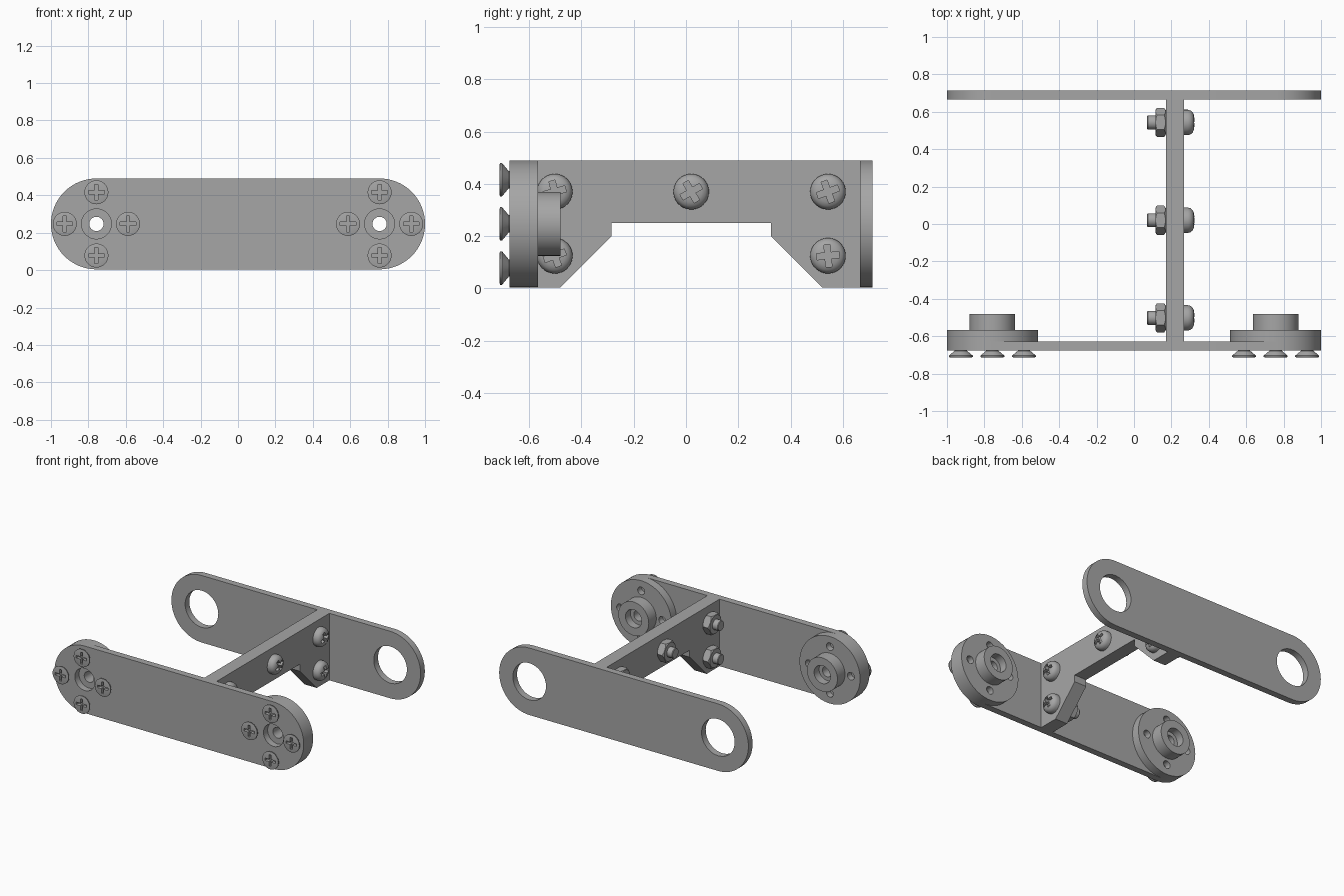
import bpy, bmesh
from math import radians, cos, sin, pi
from mathutils import Matrix, Vector

if "Cube" in bpy.data.objects:
    bpy.data.objects.remove(bpy.data.objects["Cube"], do_unlink=True)

# Single metal colour
metal = bpy.data.materials.new("grey metal")
metal.use_nodes = True
metal.diffuse_color = (0.38, 0.38, 0.38, 1)
metal.node_tree.nodes["Principled BSDF"].inputs["Base Color"].default_value = (0.38, 0.38, 0.38, 1)

# Local z points to the front, to the back, or to the model's left
FRONT = Matrix.Rotation(pi / 2, 4, 'X')
BACK = Matrix.Rotation(-pi / 2, 4, 'X')
SIDE = Matrix.Rotation(pi / 2, 4, 'Z') @ FRONT
MID, END_X, END_R, PITCH = 0.247, 0.757, 0.243, 0.169


def finish(name, bm):
    bmesh.ops.recalc_face_normals(bm, faces=bm.faces)
    mesh = bpy.data.meshes.new(name)
    bm.to_mesh(mesh)
    bm.free()
    mesh.materials.append(metal)
    obj = bpy.data.objects.new(name, mesh)
    bpy.context.collection.objects.link(obj)
    return obj


def prism(name, points, depth, base=0.0):
    bm = bmesh.new()
    face = bm.faces.new([bm.verts.new((x, y, base)) for x, y in points])
    new = bmesh.ops.extrude_face_region(bm, geom=[face])["geom"]
    bmesh.ops.translate(bm, vec=(0, 0, depth), verts=[v for v in new if isinstance(v, bmesh.types.BMVert)])
    return finish(name, bm)


def lathe(name, profile, steps=48, closed=False):
    bm = bmesh.new()
    verts = [bm.verts.new((r, 0, z)) for r, z in profile]
    pairs = list(zip(verts, verts[1:])) + ([(verts[-1], verts[0])] if closed else [])
    edges = [bm.edges.new(p) for p in pairs]
    bmesh.ops.spin(bm, geom=verts + edges, axis=(0, 0, 1), cent=(0, 0, 0), angle=2 * pi, steps=steps)
    bmesh.ops.remove_doubles(bm, verts=bm.verts, dist=0.00005)
    return finish(name, bm)


def circle(r, n=40, cx=0.0, cy=0.0):
    return [(cx + r * cos(2 * pi * i / n), cy + r * sin(2 * pi * i / n)) for i in range(n)]


def boolean(obj, cutter, operation='DIFFERENCE'):
    mod = obj.modifiers.new("cut", 'BOOLEAN')
    mod.operation, mod.solver, mod.object = operation, 'EXACT', cutter
    bpy.context.view_layer.objects.active = obj
    bpy.ops.object.modifier_apply(modifier=mod.name)
    bpy.data.objects.remove(cutter, do_unlink=True)


def smooth(obj):
    bpy.ops.object.select_all(action='DESELECT')
    obj.select_set(True)
    bpy.context.view_layer.objects.active = obj
    bpy.ops.object.shade_smooth_by_angle(angle=radians(30))


def place(obj, loc, rot, twist=0.0):
    obj.matrix_world = Matrix.Translation(Vector(loc)) @ rot @ Matrix.Rotation(radians(twist), 4, 'Z')


def place_copies(obj, spots, rot):
    for i, (loc, twist) in enumerate(spots):
        item = obj if i == 0 else obj.copy()
        if i:
            bpy.context.collection.objects.link(item)
        place(item, loc, rot, twist)


def cross(length, width):
    # Outline of a cross-shaped driver recess
    a, w = length, width / 2
    arm = [(a, -w), (a, w), (w, w)]
    pts = []
    for x, y in arm:
        pts.append(Vector((x, y)))
    return [Matrix.Rotation(k * pi / 2, 2) @ p for k in range(4) for p in pts]


# Round-ended plates, each with a hole near both ends
def plate(name, hole, y):
    n = 32
    outline = []
    for side, start in ((1, -pi / 2), (-1, pi / 2)):
        outline += [(side * END_X + END_R * cos(start + pi * i / n),
                     MID + END_R * sin(start + pi * i / n)) for i in range(n + 1)]
    obj = prism(name, outline, 0.048)
    for side in (-1, 1):
        boolean(obj, prism("cutter", circle(hole, 48, side * END_X, MID), 0.1, -0.02))
    smooth(obj)
    place(obj, (0, y, 0), FRONT)


plate("front_plate", 0.08, -0.627)
plate("back_plate", 0.133, 0.713)

# Web joining the plates, with a stepped arch underneath
web = prism("web", [(-0.63, 0.004), (-0.48, 0.004), (-0.285, 0.2), (-0.285, 0.25), (0.325, 0.25),
                    (0.325, 0.2), (0.52, 0.004), (0.67, 0.004), (0.67, 0.49), (-0.63, 0.49)], 0.098)
place(web, (0.17, 0, 0), SIDE)

# Hubs: flange, hollow boss and four screw holes
hub = lathe("hub", [(0.038, 0), (END_R, 0), (END_R, 0.06), (0.122, 0.06), (0.122, 0.147),
                    (0.065, 0.147), (0.065, 0.09), (0.038, 0.09)], 64, closed=True)
quarter = [(PITCH * cos(k * pi / 2), PITCH * sin(k * pi / 2)) for k in range(4)]
for x, y in quarter:
    boolean(hub, prism("cutter", circle(0.028, 24, x, y), 0.1, 0.015))
smooth(hub)
place_copies(hub, [((s * END_X, -0.627, MID), 0) for s in (-1, 1)], BACK)

# Countersunk screws on the front plate
screw = lathe("front_screw", [(0, -0.02), (0.033, -0.02), (0.033, 0.003), (0.064, 0.029),
                              (0.064, 0.036), (0.058, 0.038), (0, 0.038)], 32)
boolean(screw, prism("cutter", cross(0.042, 0.018), 0.05, 0.014))
smooth(screw)
place_copies(screw, [((s * END_X + x, -0.675, MID + z), 0) for s in (-1, 1) for x, z in quarter], FRONT)

# Domed bolts through the web
bolt = lathe("web_bolt", [(0, -0.198), (0.034, -0.198), (0.037, -0.194), (0.037, 0), (0.068, 0),
                          (0.068, 0.02), (0.064, 0.034), (0.055, 0.045), (0.04, 0.052),
                          (0.02, 0.055), (0, 0.056)], 32)
boolean(bolt, prism("cutter", cross(0.043, 0.024), 0.06, 0.025))
smooth(bolt)
spots = [(-0.502, 0.37, 15), (0.02, 0.37, 30), (0.543, 0.37, 20), (0.543, 0.125, 5), (-0.502, 0.125, 20)]
place_copies(bolt, [((0.268, y, z), t) for y, z, t in spots], SIDE)

# Chamfered hexagonal nuts on the other side
nut = prism("web_nut", circle(0.078, 6), 0.056)
boolean(nut, lathe("cutter", [(0, -0.001), (0.064, -0.001), (0.082, 0.012), (0.082, 0.044),
                              (0.064, 0.057), (0, 0.057)]), 'INTERSECT')
place_copies(nut, [((0.114, y, z), 0) for y, z, t in spots], SIDE)
